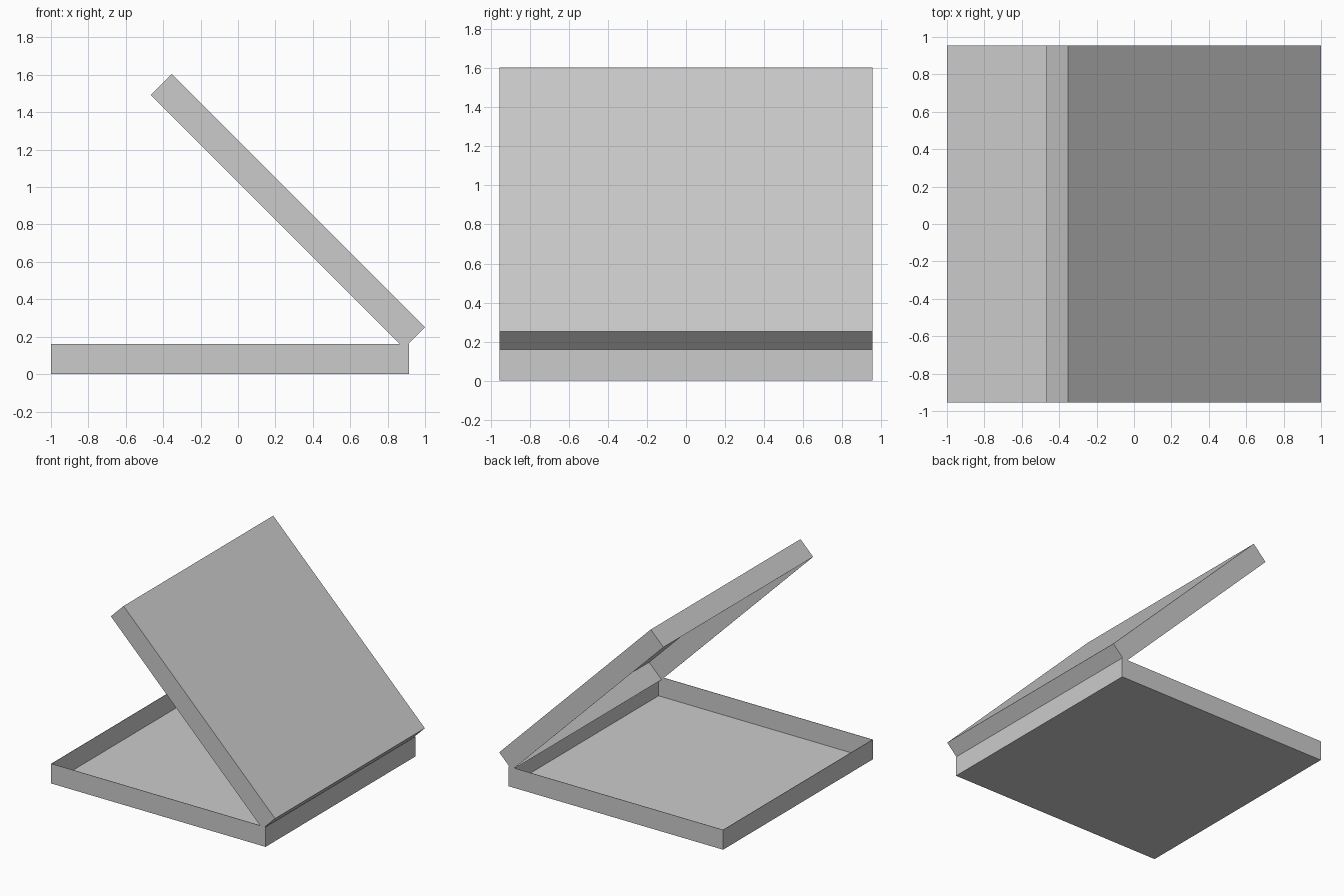
import bpy, bmesh, math
from mathutils import Matrix, Vector

LENGTH, WIDTH, DEPTH, WALL = 1.915, 1.91, 0.16, 0.003

if "Cube" in bpy.data.objects:
    bpy.data.objects.remove(bpy.data.objects["Cube"], do_unlink=True)

# Single plain grey
grey = bpy.data.materials.new("plain grey")
grey.use_nodes = True
colour = (0.6, 0.6, 0.6, 1)
grey.diffuse_color = colour
grey.node_tree.nodes["Principled BSDF"].inputs["Base Color"].default_value = colour


def tray(name, open_side, hinge, angle):
    """Thin-walled box, open at the top (1) or bottom (-1), with its origin on the hinge edge."""
    bm = bmesh.new()
    place = Matrix.Translation((-LENGTH / 2, 0, DEPTH / 2)) @ Matrix.Diagonal((LENGTH, WIDTH, DEPTH, 1))
    bmesh.ops.create_cube(bm, size=1, matrix=place)
    bm.normal_update()
    mouth = [f for f in bm.faces if f.normal.z * open_side > 0.5]
    bmesh.ops.delete(bm, geom=mouth, context='FACES')
    mesh = bpy.data.meshes.new(name)
    bm.to_mesh(mesh)
    bm.free()
    mesh.materials.append(grey)
    obj = bpy.data.objects.new(name, mesh)
    bpy.context.collection.objects.link(obj)
    obj.location = Vector(hinge)
    obj.rotation_euler.y = angle
    shell = obj.modifiers.new("thin walls", 'SOLIDIFY')
    shell.thickness = WALL
    shell.offset = -1
    shell.use_even_offset = True
    return obj


# Lower tray lies flat, lid is propped open over it
tray("base_tray", 1, (0.915, 0, 0), 0)
tray("open_lid", -1, (0.887, 0, 0.138), math.radians(45))
